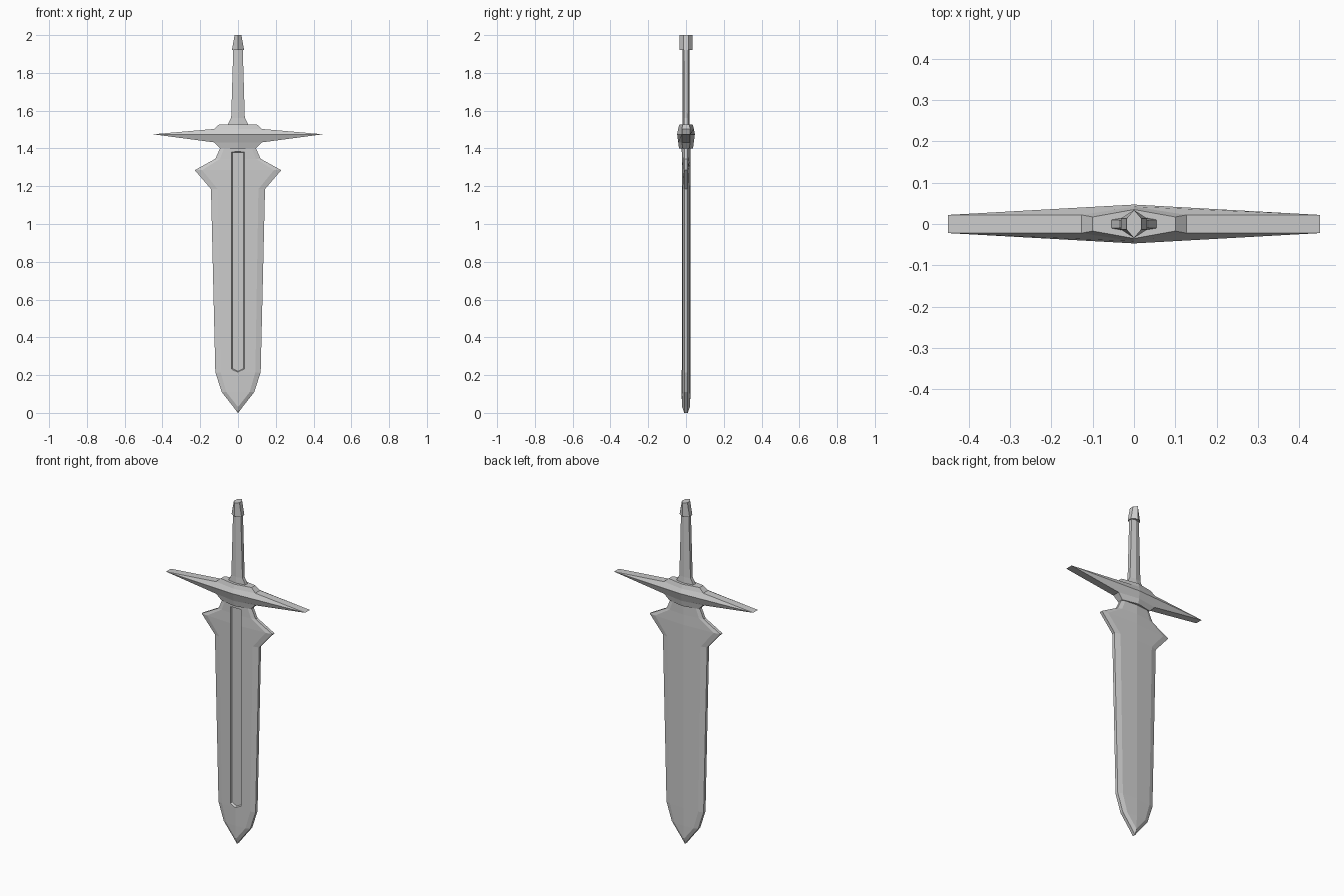
import bpy, bmesh

if "Cube" in bpy.data.objects:
    bpy.data.objects.remove(bpy.data.objects["Cube"])


def loft(name, rings):
    """Skin a stack of equal-sized point loops and cap both ends."""
    bm = bmesh.new()
    loops = [[bm.verts.new(p) for p in ring] for ring in rings]
    n = len(loops[0])
    for a, b in zip(loops, loops[1:]):
        for i in range(n):
            j = (i + 1) % n
            bm.faces.new((a[i], a[j], b[j], b[i]))
    bm.faces.new(loops[0][::-1])
    bm.faces.new(loops[-1])
    bmesh.ops.recalc_face_normals(bm, faces=bm.faces[:])
    mesh = bpy.data.meshes.new(name)
    bm.to_mesh(mesh)
    bm.free()
    obj = bpy.data.objects.new(name, mesh)
    bpy.context.collection.objects.link(obj)
    return obj


def hexagon(z, w, e, c):
    """Long hexagon: half width w, end half thickness e, centre half thickness c."""
    return [(w, -e, z), (w, e, z), (0, c, z), (-w, e, z), (-w, -e, z), (0, -c, z)]


def blade_ring(z, w, inner, e, m, c):
    """Ridged blade section with bevelled edges."""
    half = [(w, e), (inner, m), (0, c), (-inner, m), (-w, e)]
    return [(x, y, z) for x, y in half] + [(-x, -y, z) for x, y in half]


# Blade: tip, long body, side wings, neck
blade = loft("blade", [blade_ring(*r) for r in (
    (0.0, 0.001, 0.0005, 0.009, 0.009, 0.009),
    (0.035, 0.027, 0.003, 0.009, 0.021, 0.022),
    (0.11, 0.086, 0.062, 0.009, 0.019, 0.023),
    (0.215, 0.120, 0.092, 0.009, 0.018, 0.024),
    (1.185, 0.143, 0.108, 0.009, 0.018, 0.024),
    (1.285, 0.229, 0.190, 0.009, 0.014, 0.024),
    (1.345, 0.120, 0.095, 0.009, 0.016, 0.024),
    (1.405, 0.093, 0.072, 0.009, 0.017, 0.024))])


# Groove on the front face only, with sloped walls and a pointed lower end
def groove_ring(y, w, low, top):
    return [(-w, y, low + 0.015), (0, y, low), (w, y, low + 0.015), (w, y, top), (-w, y, top)]


cutter = loft("groove_cutter", [groove_ring(-0.04, 0.042, 0.209, 1.390),
                                groove_ring(-0.012, 0.030, 0.221, 1.378)])
cutter.hide_render = True
cutter.display_type = 'WIRE'
cut = blade.modifiers.new("groove", 'BOOLEAN')
cut.operation = 'DIFFERENCE'
cut.solver = 'EXACT'
cut.object = cutter

# Crossguard with stepped collars above and below
loft("crossguard", [hexagon(*r) for r in (
    (1.400, 0.095, 0.017, 0.037),
    (1.432, 0.125, 0.022, 0.041),
    (1.475, 0.450, 0.022, 0.047),
    (1.503, 0.127, 0.022, 0.042),
    (1.527, 0.100, 0.017, 0.035))])

# Grip with flared foot
loft("grip", [hexagon(*r) for r in (
    (1.520, 0.058, 0.010, 0.020),
    (1.562, 0.036, 0.010, 0.018),
    (1.930, 0.025, 0.010, 0.018))])

# Pommel
loft("pommel", [hexagon(*r) for r in (
    (1.922, 0.032, 0.013, 0.034),
    (2.000, 0.018, 0.013, 0.034))])
